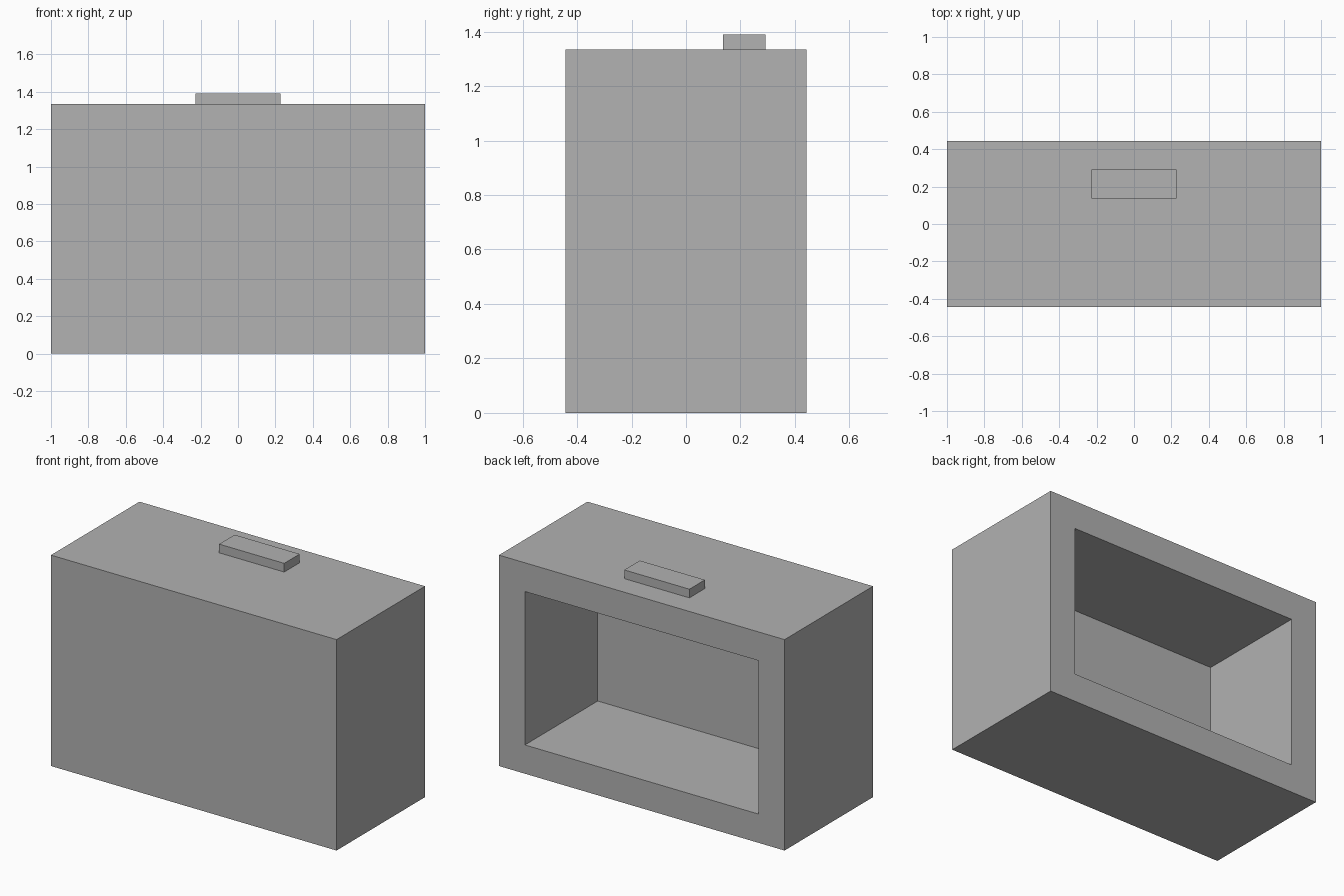
import bpy
import bmesh
from mathutils import Matrix, Vector

WIDTH, DEPTH, HEIGHT = 2.0, 0.885, 1.335
RIM = 0.182           # frame width around the open back
CAVITY = 0.728        # depth of the recess

cube = bpy.data.objects.get("Cube")
if cube:
    bpy.data.objects.remove(cube, do_unlink=True)

grey = bpy.data.materials.new("plain_grey")
grey.use_nodes = True
colour = (0.445, 0.445, 0.445, 1.0)
grey.diffuse_color = colour
for node in grey.node_tree.nodes:
    if node.type == "BSDF_PRINCIPLED":
        node.inputs["Base Color"].default_value = colour


def box(bm, size, centre):
    bmesh.ops.create_cube(
        bm, size=1, matrix=Matrix.Translation(centre) @ Matrix.Diagonal((*size, 1)))


def finish(bm, name):
    bmesh.ops.recalc_face_normals(bm, faces=bm.faces[:])
    mesh = bpy.data.meshes.new(name)
    bm.to_mesh(mesh)
    bm.free()
    mesh.materials.append(grey)
    bpy.context.collection.objects.link(bpy.data.objects.new(name, mesh))


# Case: a box whose back face is inset and pushed inward
bm = bmesh.new()
box(bm, (WIDTH, DEPTH, HEIGHT), (0, 0, HEIGHT / 2))
bm.normal_update()
back = max(bm.faces, key=lambda f: f.calc_center_median().y)
bmesh.ops.inset_region(bm, faces=[back], thickness=RIM, use_even_offset=True)
pushed = bmesh.ops.extrude_discrete_faces(bm, faces=[back])["faces"]
bmesh.ops.translate(bm, verts=pushed[0].verts[:], vec=Vector((0, -CAVITY, 0)))
finish(bm, "case")

# Flat block on the lid, set toward the back
bm = bmesh.new()
box(bm, (0.456, 0.155, 0.055), (0, 0.214, HEIGHT + 0.0275))
finish(bm, "top_block")
